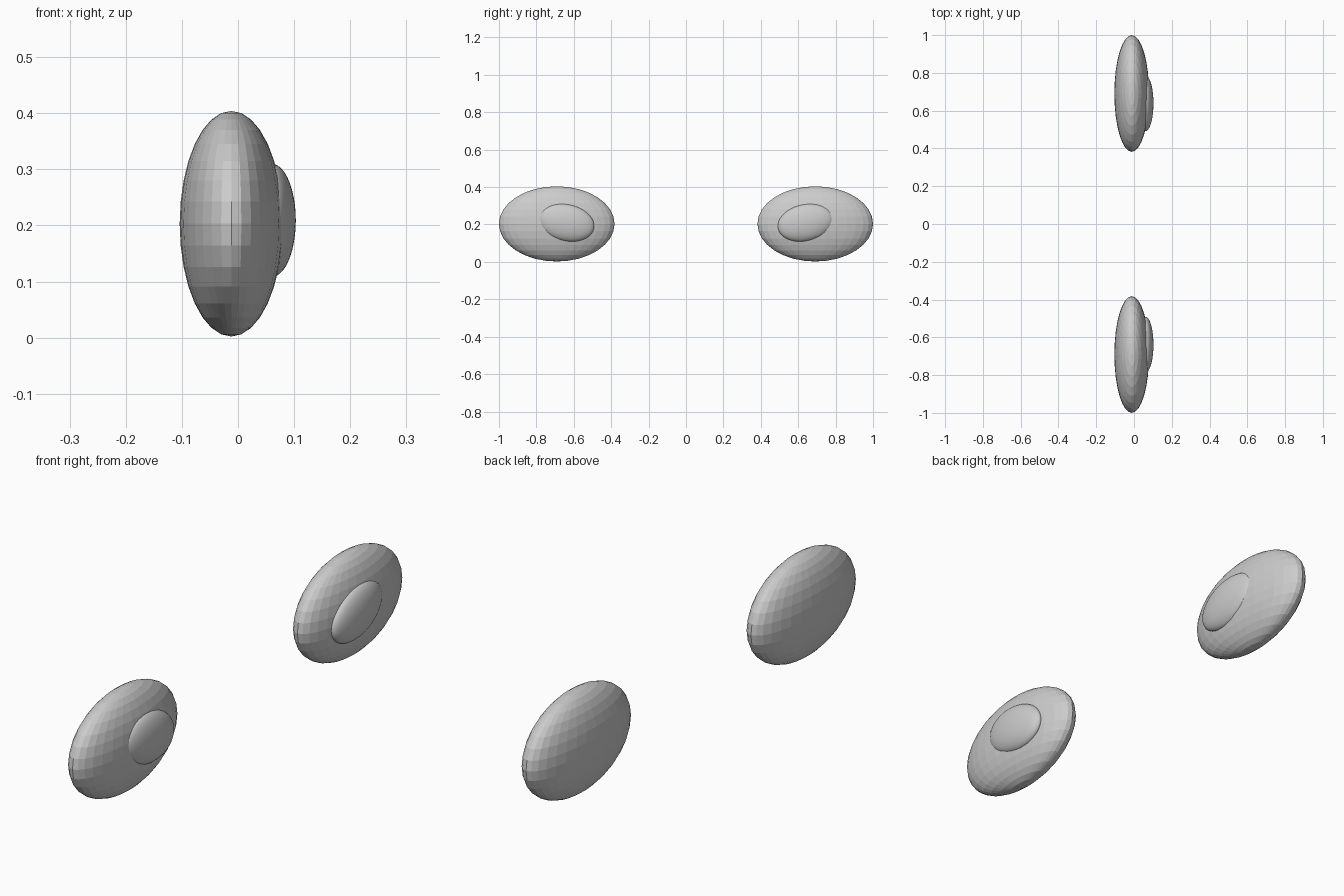
import bpy
from math import radians

if "Cube" in bpy.data.objects:
    bpy.data.objects.remove(bpy.data.objects["Cube"])


def ellipsoid(name, loc, radii, segs, rings, tilt=0.0, smooth=False):
    bpy.ops.mesh.primitive_uv_sphere_add(segments=segs, ring_count=rings, radius=1,
                                         location=loc, rotation=(tilt, 0, 0))
    ob = bpy.context.object
    ob.name = name
    ob.scale = radii
    if smooth:
        bpy.ops.object.shade_smooth()
    return ob


for label, side in (("left", -1), ("right", 1)):
    # faceted eyeball, a flattened sphere
    ellipsoid(label + "_eyeball", (-0.012, side * 0.691, 0.203),
              (0.092, 0.309, 0.201), 32, 16)
    # smooth pupil, a tilted lens set into the +x face
    ellipsoid(label + "_pupil", (0.060, side * 0.639, 0.209),
              (0.043, 0.150, 0.098), 64, 32, side * radians(12), True)
